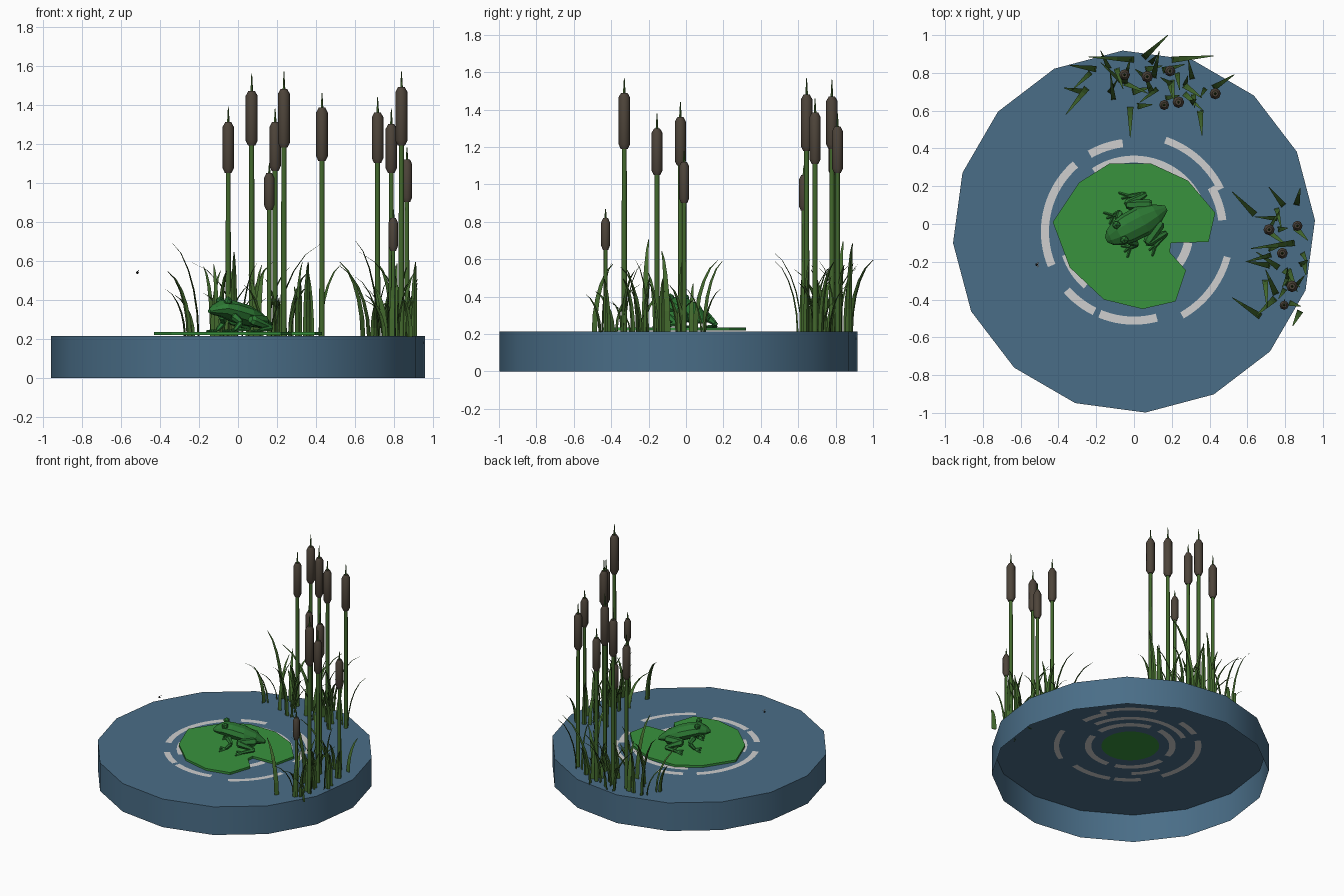
import bpy, bmesh, math, random
from mathutils import Vector, Matrix

if "Cube" in bpy.data.objects:
    bpy.data.objects.remove(bpy.data.objects["Cube"])

random.seed(4)
TOP = 0.215           # water level
CY = -0.04            # pond centre in y


def mat(name, r, g, b):
    m = bpy.data.materials.new(name)
    m.diffuse_color = (r, g, b, 1)
    m.use_nodes = True
    m.node_tree.nodes["Principled BSDF"].inputs["Base Color"].default_value = m.diffuse_color
    return m


WATER = mat("water_blue", 0.068, 0.155, 0.245)
WHITE = mat("ripple_white", 0.62, 0.62, 0.62)
PAD = mat("pad_green", 0.04, 0.29, 0.047)
FROG = mat("frog_green", 0.026, 0.19, 0.034)
REED = mat("reed_green", 0.055, 0.14, 0.026)
BROWN = mat("cattail_brown", 0.075, 0.058, 0.042)
DARK = mat("fly_dark", 0.02, 0.02, 0.02)


def finish(bm, name, mats, smooth=None, fix=True):
    if fix:
        bmesh.ops.recalc_face_normals(bm, faces=bm.faces)
    me = bpy.data.meshes.new(name)
    bm.to_mesh(me)
    bm.free()
    for m in mats:
        me.materials.append(m)
    if smooth:
        me.shade_smooth()
        me.set_sharp_from_angle(angle=math.radians(smooth))
    ob = bpy.data.objects.new(name, me)
    bpy.context.collection.objects.link(ob)
    return ob


def bridge(bm, rings, cap=True):
    """Skin a row of closed vertex rings."""
    vs = [[bm.verts.new(p) for p in r] for r in rings]
    n = len(vs[0])
    for a, b in zip(vs, vs[1:]):
        for i in range(n):
            j = (i + 1) % n
            bm.faces.new((a[i], a[j], b[j], b[i]))
    if cap:
        bm.faces.new(vs[0][::-1])
        bm.faces.new(vs[-1])


def lathe(bm, x, y, prof, n=8):
    bridge(bm, [[(x + r * math.cos(math.tau * i / n), y + r * math.sin(math.tau * i / n), z)
                 for i in range(n)] for r, z in prof])


def limb(bm, pts, n=6):
    """Tapered tube through (point, radius) pairs."""
    for (p, r), (q, s) in zip(pts, pts[1:]):
        p, q = Vector(p), Vector(q)
        rot = (q - p).to_track_quat('Z', 'Y')
        ring = [Vector((math.cos(math.tau * i / n), math.sin(math.tau * i / n), 0)) for i in range(n)]
        bridge(bm, [[c + rot @ (v * k) for v in ring]
                    for c, k in ((p, r * .7), (p.lerp(q, .12), r), (p.lerp(q, .88), s), (q, s * .7))])


# --- pond wall: open 16-sided skirt
corner = [Vector((0.96 * math.cos(math.radians(-86.4 + 22.5 * k)),
                  CY + 0.96 * math.sin(math.radians(-86.4 + 22.5 * k)), 0)) for k in range(16)]
bm = bmesh.new()
bridge(bm, [corner, [c + Vector((0, 0, TOP)) for c in corner]], cap=False)
finish(bm, "pond_wall", [WATER], 30, fix=False)

# --- water surface: polar grid, ripples are faces chosen by radius and angle
radii = [0.2, 0.27, 0.315, 0.365, 0.402, 0.45, 0.493, 0.53]
ripples = {1: [(5, 80), (95, 170), (185, 250), (262, 350)], 3: [(12, 125), (200, 230)],
           5: [(8, 28), (98, 118), (132, 202), (221, 244), (249, 284)],
           6: [(25, 72), (300, 346)]}
bm = bmesh.new()
N = 96
rim = [corner[i // 6].lerp(corner[(i // 6 + 1) % 16], (i % 6) / 6) for i in range(N)]
c0 = Vector((0, CY, 0))
lift = Vector((0, 0, TOP))
rings = [[bm.verts.new(c0 + (p - c0).normalized() * r + lift) for p in rim] for r in radii]
rings.append([bm.verts.new(p + lift) for p in rim])
bm.faces.new(rings[0]).material_index = 2
for k, (a, b) in enumerate(zip(rings, rings[1:])):
    for i in range(N):
        j = (i + 1) % N
        f = bm.faces.new((a[i], b[i], b[j], a[j]))
        d = f.calc_center_median() - c0
        ang = math.degrees(math.atan2(d.y, d.x)) % 360
        f.material_index = int(any(lo < ang < hi for lo, hi in ripples.get(k, [])))
finish(bm, "water_surface", [WATER, WHITE, PAD], fix=False)

# --- lily pad with notch
outline = [(-.43, .01), (-.29, .22), (-.13, .32), (.09, .32), (.285, .23), (.43, .06), (.395, -.095),
           (.195, -.10), (.19, -.15), (.275, -.245), (.22, -.41), (.045, -.45), (-.16, -.40), (-.34, -.23)]
bm = bmesh.new()
bridge(bm, [[(x, y, z) for x, y in outline[::-1]] for z in (0.219, 0.235)])
finish(bm, "lily_pad", [PAD])

# --- frog, modelled facing +x and then turned
bm = bmesh.new()
body = [(-.18, .035, .015, .012), (-.12, .06, .055, .04), (-.04, .085, .082, .055), (.045, .108, .08, .056),
        (.105, .122, .07, .045), (.155, .115, .045, .026), (.18, .108, .014, .01)]
bridge(bm, [[(u, w * math.cos(math.tau * i / 10), z + h * math.sin(math.tau * i / 10))
             for i in range(10)] for u, z, w, h in body])
for s in (-1, 1):
    # eye bump
    bmesh.ops.create_icosphere(bm, subdivisions=1, radius=0.024,
                               matrix=Matrix.Translation((.095, s * .045, .160)))
    # hind leg: thigh, shin, foot
    limb(bm, [((-.12, s * .05, .055), .032), ((.0, s * .115, .065), .026),
              ((-.12, s * .115, .022), .014), ((-.03, s * .15, .01), .011)])
    # front leg and fingers
    limb(bm, [((.075, s * .06, .085), .022), ((.045, s * .095, .05), .016), ((.085, s * .095, .01), .011)])
    for dv in (-.035, 0, .035):
        limb(bm, [((.085, s * .095, .008), .007), ((.125, s * .1 + dv, .006), .006)], 4)
        limb(bm, [((-.04, s * .145, .008), .008), ((.005, s * .155 + dv, .006), .006)], 4)
bmesh.ops.transform(bm, verts=bm.verts,
                    matrix=Matrix.Translation((.012, .0, .234)) @ Matrix.Rotation(math.radians(208), 4, 'Z'))
finish(bm, "frog", [FROG])

# --- cattails: x, y, head bottom, head top, tip
cattails = [(-.05, .79, 1.05, 1.31, 1.39), (.07, .78, 1.19, 1.47, 1.56), (.19, .81, 1.06, 1.31, 1.38),
            (.16, .63, .86, 1.05, 1.10), (.235, .645, 1.18, 1.48, 1.57), (.43, .69, 1.11, 1.385, 1.46),
            (.715, -.03, 1.10, 1.36, 1.44), (.865, -.01, .90, 1.12, 1.18), (.785, -.155, 1.05, 1.30, 1.38),
            (.837, -.33, 1.19, 1.49, 1.57), (.795, -.43, .65, .82, .87)]
stems, heads = bmesh.new(), bmesh.new()
for x, y, lo, hi, tip in cattails:
    r = 0.024 + 0.006 * (hi - 0.8) / 0.6
    lathe(stems, x, y, [(r * .48, TOP - .005), (r * .42, lo + .01)])
    lathe(stems, x, y, [(.008, hi - .01), (.002, tip)], 5)
    lathe(heads, x, y, [(r * .6, lo), (r, lo + .025), (r, hi - .025), (r * .55, hi)])
finish(stems, "cattail_stems", [REED], 50)
finish(heads, "cattail_heads", [BROWN], 50)


# --- reed blades: curved tapering strips with a shallow ridge
def blade(bm, bx, by, tx, ty, top, w):
    lean = Vector((tx - bx, ty - by, 0))
    side = Vector((-lean.y, lean.x, 0)).normalized()
    back = lean.normalized()
    out = []
    for k in range(6):
        t = k / 5
        p = Vector((bx, by, TOP - .005)) + lean * t ** 1.9
        p.z += (top - TOP) * (1 - (1 - t) ** 1.35)
        h = w / 2 * (1 - .88 * t ** 2)
        out.append([p - side * h, p + side * h, p + back * h * .45])
    bridge(bm, out)


back_clump = [(.05, .88, .18, 1.0, .6), (.2, .87, .42, .89, .69), (0, .87, -.24, .885, .6),
              (-.2, .82, -.34, .84, .7), (-.25, .72, -.36, .58, .55), (-.27, .7, -.37, .72, .46),
              (.42, .72, .53, .79, .59), (.35, .6, .36, .47, .6), (-.02, .62, -.02, .46, .65),
              (.3, .64, .33, .66, .6)]
side_clump = [(.67, -.49, .52, -.39, .58), (.64, .05, .52, .17, .6), (.86, .1, .88, .19, .45),
              (.72, -.22, .6, -.2, .71), (.85, -.1, .62, -.13, .65), (.88, -.46, .84, -.54, .42),
              (.9, -.2, .91, -.27, .6)]
for name, fixed, n, cx, cy, rx, ry, xm in (("back_reeds", back_clump, 28, .05, .74, .34, .12, .5),
                                         ("side_reeds", side_clump, 24, .79, -.17, .11, .29, .92)):
    bm = bmesh.new()
    for b in fixed:
        blade(bm, *b, .034)
    for i in range(n):
        a, q = random.uniform(0, math.tau), math.sqrt(random.random())
        bx, by = cx + rx * q * math.cos(a), cy + ry * q * math.sin(a)
        d = random.uniform(0, math.tau)
        l = random.uniform(.05, .15)
        blade(bm, bx, by, min(xm, bx + l * math.cos(d)), by + l * math.sin(d),
              random.uniform(.36, .6), random.uniform(.026, .036))
    finish(bm, name, [REED])

# --- small fly hovering in front of the frog
bm = bmesh.new()
bmesh.ops.create_icosphere(bm, subdivisions=1, radius=0.008, matrix=Matrix.Translation((-.515, -.215, .54)))
finish(bm, "fly_body", [DARK])
bm = bmesh.new()
for s in (-1, 1):
    bm.faces.new([bm.verts.new((-.515 + dx, -.215 + s * dy, .546 + dz))
                  for dx, dy, dz in ((0, .002, 0), (.012, .006, .004), (.006, .016, .006))])
finish(bm, "fly_wings", [WHITE], fix=False)
